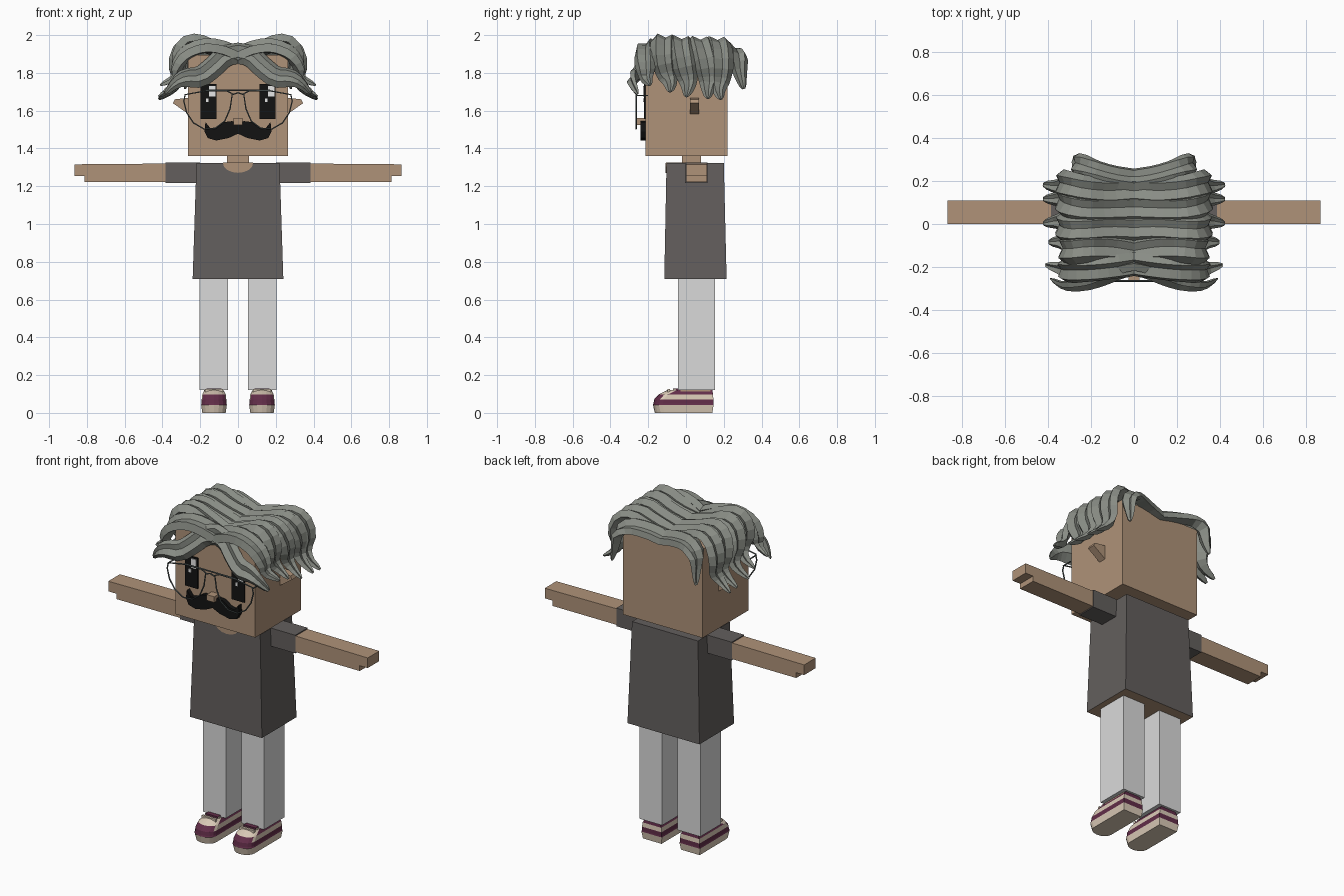
import bpy, bmesh, math
from mathutils import Vector

cube = bpy.data.objects.get("Cube")
if cube:
    bpy.data.objects.remove(cube, do_unlink=True)


def material(name, r, g, b):
    m = bpy.data.materials.new(name)
    m.use_nodes = True
    m.diffuse_color = (r, g, b, 1)
    bsdf = next(n for n in m.node_tree.nodes if n.type == 'BSDF_PRINCIPLED')
    bsdf.inputs["Base Color"].default_value = (r, g, b, 1)
    bsdf.inputs["Roughness"].default_value = 0.9
    return m


SKIN = material("skin", .43, .29, .19)
SHIRT = material("dark_shirt", .125, .114, .11)
PANTS = material("light_grey_cloth", .7, .7, .7)
HAIR = material("grey_hair", .25, .265, .235)
BLACK = material("black", .006, .006, .006)
WHITE = material("white", .85, .85, .85)
FRAME = material("frame_grey", .09, .11, .11)
MAROON = material("maroon", .12, .026, .065)
CREAM = material("cream", .7, .59, .47)


def finish(bm, name, *mats):
    bmesh.ops.recalc_face_normals(bm, faces=bm.faces)
    me = bpy.data.meshes.new(name)
    bm.to_mesh(me)
    bm.free()
    for m in mats:
        me.materials.append(m)
    ob = bpy.data.objects.new(name, me)
    bpy.context.collection.objects.link(ob)
    return ob


def stack(bm, rings):
    """Join rings of points into a closed solid; returns side faces by level."""
    rows = [[bm.verts.new(p) for p in r] for r in rings]
    n = len(rows[0])
    levels = [[bm.faces.new((a[i], a[(i + 1) % n], b[(i + 1) % n], b[i]))
               for i in range(n)] for a, b in zip(rows, rows[1:])]
    caps = [bm.faces.new(rows[0][::-1]), bm.faces.new(rows[-1])]
    return levels, caps


def box(name, mat, x, y, z):
    bm = bmesh.new()
    stack(bm, [[(x[0], y[0], h), (x[1], y[0], h), (x[1], y[1], h), (x[0], y[1], h)] for h in z])
    return finish(bm, name, mat)


def prism(name, mat, outline, y0, y1):
    bm = bmesh.new()
    stack(bm, [[(x, y, z) for x, z in outline] for y in (y0, y1)])
    return finish(bm, name, mat)


def mirrored(points, side):
    return [(p[0] * side, *p[1:]) for p in points]


# Head, nose and neck
box("head", SKIN, (-.265, .265), (-.215, .22), (1.36, 1.895))
box("nose", SKIN, (-.025, .025), (-.262, -.21), (1.525, 1.56))
box("neck", SKIN, (-.057, .057), (-.02, .08), (1.3, 1.37))

# Shirt body with an open hem showing skin underneath
bm = bmesh.new()
rect = lambda x, y0, y1, z: [(-x, y0, z), (x, y0, z), (x, y1, z), (-x, y1, z)]
_, caps = stack(bm, [rect(.24, -.115, .215, .71), rect(.22, -.103, .2, 1.322)])
bmesh.ops.inset_region(bm, faces=[caps[0]], thickness=.015)
caps[0].material_index = 1
finish(bm, "shirt", SHIRT, SKIN)

# Open neckline
arc = [(.08 * math.cos(a), 1.323 - .052 * math.sin(a))
       for a in (math.pi * i / 8 for i in range(9))]
prism("neckline", SKIN, arc, -.109, -.1)
box("collar_opening", SKIN, (-.08, .08), (-.106, .08), (1.318, 1.325))

SIDES = (("left", 1), ("right", -1))
ARM = [(.38, 1.32), (.865, 1.316), (.865, 1.255), (.812, 1.255), (.812, 1.223), (.38, 1.223)]
EAR = [(.26, 1.668), (.335, 1.66), (.345, 1.64), (.26, 1.58)]

for label, s in SIDES:
    # Arms, ears and legs
    prism(label + "_arm", SKIN, mirrored(ARM, s), 0, .11)
    box(label + "_sleeve", SHIRT, (.2 * s, .385 * s), (-.004, .114), (1.217, 1.326))
    prism(label + "_ear", SKIN, mirrored(EAR, s), .022, .07)
    box(label + "_trouser_leg", PANTS, (.052 * s, .203 * s), (-.042, .153), (.12, .712))
    box(label + "_ankle", SKIN, (.08 * s, .18 * s), (-.03, .13), (.09, .13))
    # Eyes with two glints on the same side of each
    c = .156 * s
    box(label + "_eye", BLACK, (c - .042, c + .042), (-.223, -.21), (1.555, 1.74))
    box(label + "_glint", WHITE, (c + .003, c + .037), (-.228, -.222), (1.675, 1.73))
    box(label + "_small_glint", WHITE, (c - .013, c + .001), (-.228, -.222), (1.645, 1.665))


# Moustache
half = [(0, 1.525), (.03, 1.545), (.07, 1.54), (.11, 1.512), (.145, 1.505), (.172, 1.54),
        (.178, 1.49), (.16, 1.455), (.115, 1.442), (.05, 1.455), (0, 1.478)]
prism("moustache", BLACK, half + mirrored(half[-2:0:-1], -1), -.242, -.21)


# Wire glasses
def wire(name, points, cyclic=False):
    cu = bpy.data.curves.new(name, 'CURVE')
    cu.dimensions = '3D'
    cu.bevel_depth = .004
    cu.bevel_resolution = 1
    sp = cu.splines.new('POLY')
    sp.points.add(len(points) - 1)
    for p, co in zip(sp.points, points):
        p.co = (*co, 1)
    sp.use_cyclic_u = cyclic
    cu.materials.append(FRAME)
    ob = bpy.data.objects.new(name, cu)
    bpy.context.collection.objects.link(ob)
    bpy.ops.object.select_all(action='DESELECT')
    ob.select_set(True)
    bpy.context.view_layer.objects.active = ob
    bpy.ops.object.convert(target='MESH')


RIM = [(.03, 1.69), (.042, 1.61), (.07, 1.545), (.12, 1.507), (.18, 1.503), (.235, 1.535),
       (.272, 1.59), (.287, 1.65), (.28, 1.685), (.17, 1.705), (.06, 1.705)]
for label, s in SIDES:
    wire(label + "_rim", [(x * s, -.264, z) for x, z in RIM], True)
    wire(label + "_temple", [(.284 * s, -.264, 1.68), (.284 * s, -.2, 1.68)])
wire("glasses_bridge", [(-.03, -.264, 1.685), (0, -.264, 1.695), (.03, -.264, 1.685)])
wire("glasses_top_bar", [(-.17, -.264, 1.708), (.17, -.264, 1.708)])


# Hair: ridged locks swept from the centre parting, on both sides
SECTION = [(-1, 0), (-.55, .9), (.1, .4), (.6, .8), (1, 0), (0, -.9)]


def lock(name, path, axis, width, thick):
    pts = [Vector(p) for p in path]
    fine = [pts[0]]
    for a, b in zip(pts, pts[1:]):
        fine += [a.lerp(b, .25), a.lerp(b, .75)]
    fine.append(pts[-1])
    rings = []
    for i, p in enumerate(fine):
        u = i / (len(fine) - 1)
        t = (fine[min(i + 1, len(fine) - 1)] - fine[max(i - 1, 0)]).normalized()
        if i == 0:
            t = Vector((1, 0, 0))
        w = Vector(axis)
        w = (w - t * w.dot(t)).normalized()
        n = t.cross(w)
        k = 1 - .85 * max(0, (u - .55) / .45) ** 1.3
        rings.append([p + w * a * width * k + n * b * thick * k for a, b in SECTION])
    bm = bmesh.new()
    for _, s in SIDES:
        stack(bm, [mirrored(r, s) for r in rings])
    finish(bm, name, HAIR)


ARCH = [(0, 1.895), (.12, 1.925), (.225, 1.965), (.3, 1.94), (.335, 1.85),
        (.315, 1.76), (.35, 1.71), (.42, 1.665)]
SIDE_LOCKS = [(-.13, -.09, .035, -.025), (-.035, .01, .01, 0), (.06, .13, 0, 0), (.155, .19, -.005, 0)]
for i, (y0, y1, lift, reach) in enumerate(SIDE_LOCKS):
    path = []
    for j, (x, z) in enumerate(ARCH):
        u = j / (len(ARCH) - 1)
        y = y0 + (y1 - y0) * u + .014 * math.sin(u * 9 + i)
        path.append((x + reach * u, y, z + lift * u))
    lock("side_locks_%d" % (i + 1), path, (0, 1, 0), .068, .042)

lock("upper_fringe", [(0, -.185, 1.895), (.1, -.2, 1.935), (.19, -.21, 1.94), (.28, -.215, 1.9),
                      (.325, -.215, 1.83), (.33, -.21, 1.77), (.41, -.19, 1.735)], (0, 1, .5), .062, .04)
lock("lower_fringe", [(0, -.2, 1.905), (.07, -.215, 1.89), (.13, -.24, 1.83), (.2, -.265, 1.775),
                      (.28, -.28, 1.775), (.33, -.285, 1.75), (.385, -.255, 1.69)], (.2, .3, 1), .058, .035)
lock("back_locks", [(0, .205, 1.89), (.1, .22, 1.915), (.2, .25, 1.925), (.26, .275, 1.88),
                    (.265, .285, 1.8), (.28, .305, 1.715)], (0, 1, -.5), .058, .035)


# Shoes: stacked rounded-toe outlines, striped by level
def sole(side, wide, toe, heel, z):
    cx = .127 * side
    front = [(cx + wide * math.cos(a), toe + .05 * (1 - math.sin(a)), z)
             for a in (math.pi * i / 8 for i in range(9))]
    return front + [(cx - wide, heel, z), (cx + wide, heel, z)]


LEVELS = [(.062, -.165, .14, 0), (.068, -.175, .146, .042), (.066, -.172, .145, .05),
          (.065, -.168, .145, .072), (.062, -.145, .143, .098), (.05, -.1, .14, .12)]
STRIPES = (0, 1, 1, 0, 1)
for label, s in SIDES:
    bm = bmesh.new()
    levels, caps = stack(bm, [sole(s, *lv) for lv in LEVELS])
    for faces, stripe in zip(levels, STRIPES):
        for f in faces:
            f.material_index = stripe
    for f in levels[3]:
        if f.calc_center_median().y < -.13:
            f.material_index = 1
    for f in levels[4]:
        if f.calc_center_median().y < -.08:
            f.material_index = 0
    finish(bm, label + "_shoe", CREAM, MAROON)
    box(label + "_shoe_tongue", MAROON, (.087 * s, .167 * s), (-.07, -.04), (.1, .13))
    for i in range(2):
        y = -.098 + .03 * i
        box(label + "_lace_%d" % (i + 1), CREAM, (.08 * s, .174 * s), (y, y + .014), (.11, .127))
